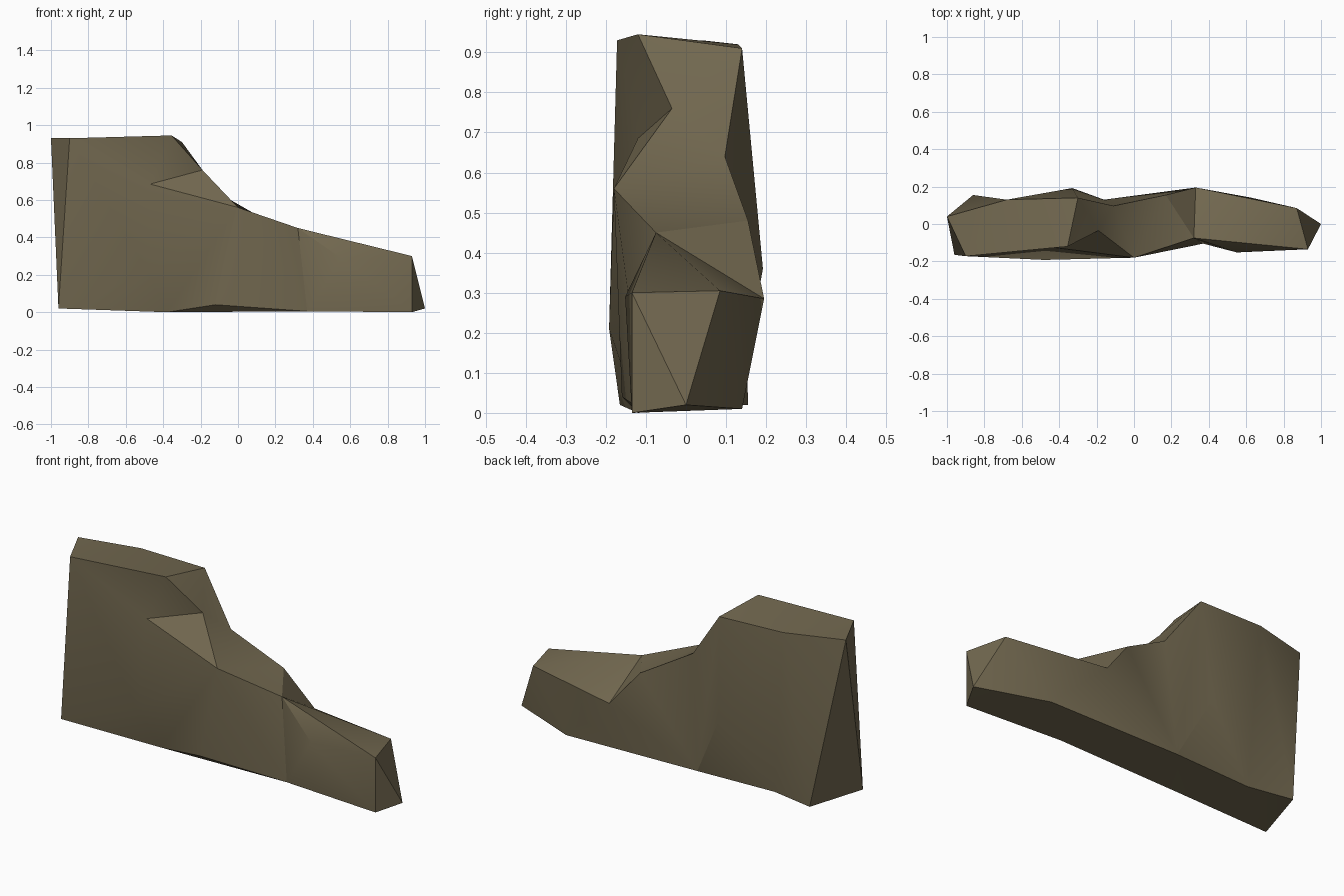
import bpy, bmesh, math

if "Cube" in bpy.data.objects:
    bpy.data.objects.remove(bpy.data.objects["Cube"])

# Corner points of the low-poly rock wall, grouped by where they lie
CORNERS = {
    # foot outline, counter-clockwise from the front left
    "a": (-.96, -.165, .02), "b": (-.38, -.12, 0), "c": (-.12, -.16, .04),
    "d": (.37, -.105, .005), "e": (.93, -.135, 0), "f": (1, 0, .02),
    "g": (.63, .14, .01), "h": (-.16, .13, .02), "i": (-.615, .11, .02),
    "j": (-.86, .155, .02),
    # front bulges, right end and rear slope
    "k": (-.9, -.172, .93), "z": (-.48, -.192, .21), "n": (0, -.18, .56),
    "o": (.32, -.075, .45), "p": (.55, -.152, .29), "q": (.93, -.135, .30),
    "r": (.87, .085, .305), "s": (.33, .195, .285), "t": (.17, .155, .48),
    "u": (-.11, .097, .64), "v": (-.3, .14, .91), "y": (-.33, .192, .36),
    "w": (-.68, .13, .92), "x": (-1, .04, .93),
    # crest edge and front dent
    "l": (-.355, -.12, .945), "m": (-.19, -.035, .76), "D": (-.47, -.12, .685),
}

bm = bmesh.new()
V = {name: bm.verts.new(co) for name, co in CORNERS.items()}


def tri(*names):
    bm.faces.new([V[n] for n in names])


def stitch(low, high, steps):
    """Fill between two rails; each step advances along L(ow) or H(igh)."""
    i = j = 0
    for step in steps:
        if step == "L":
            tri(low[i], low[i + 1], high[j])
            i += 1
        else:
            tri(low[i], high[j + 1], high[j])
            j += 1


def fan(centre, rim):
    for p, q in zip(rim, rim[1:]):
        tri(centre, p, q)


# Side walls all the way round
stitch("abcdefghija", "kznopqrstuvywxk", "HLHLLHHLHLHLHLHHHHLHLHLH")
# Dent, top and stepped slope
for centre, rim in (("D", "kznmlk"), ("l", "mvwk"), ("k", "wx"), ("m", "nuv"),
                    ("n", "otu"), ("o", "pqrst"), ("y", "wv")):
    fan(centre, rim)
# Underside
for centre, rim in (("i", "jabh"), ("b", "hdc"), ("g", "hdef")):
    fan(centre, rim)

bmesh.ops.recalc_face_normals(bm, faces=bm.faces)
mesh = bpy.data.meshes.new("rock_wall")
bm.to_mesh(mesh)
bm.free()
rock = bpy.data.objects.new("rock_wall", mesh)
bpy.context.collection.objects.link(rock)

# Single stone colour
stone = bpy.data.materials.new("brown stone")
stone.diffuse_color = (.17, .14, .08, 1)
stone.use_nodes = True
stone.node_tree.nodes["Principled BSDF"].inputs["Base Color"].default_value = stone.diffuse_color
mesh.materials.append(stone)

# Soft facets, sharp main edges
bpy.context.view_layer.objects.active = rock
rock.select_set(True)
bpy.ops.object.shade_smooth_by_angle(angle=math.radians(30))
